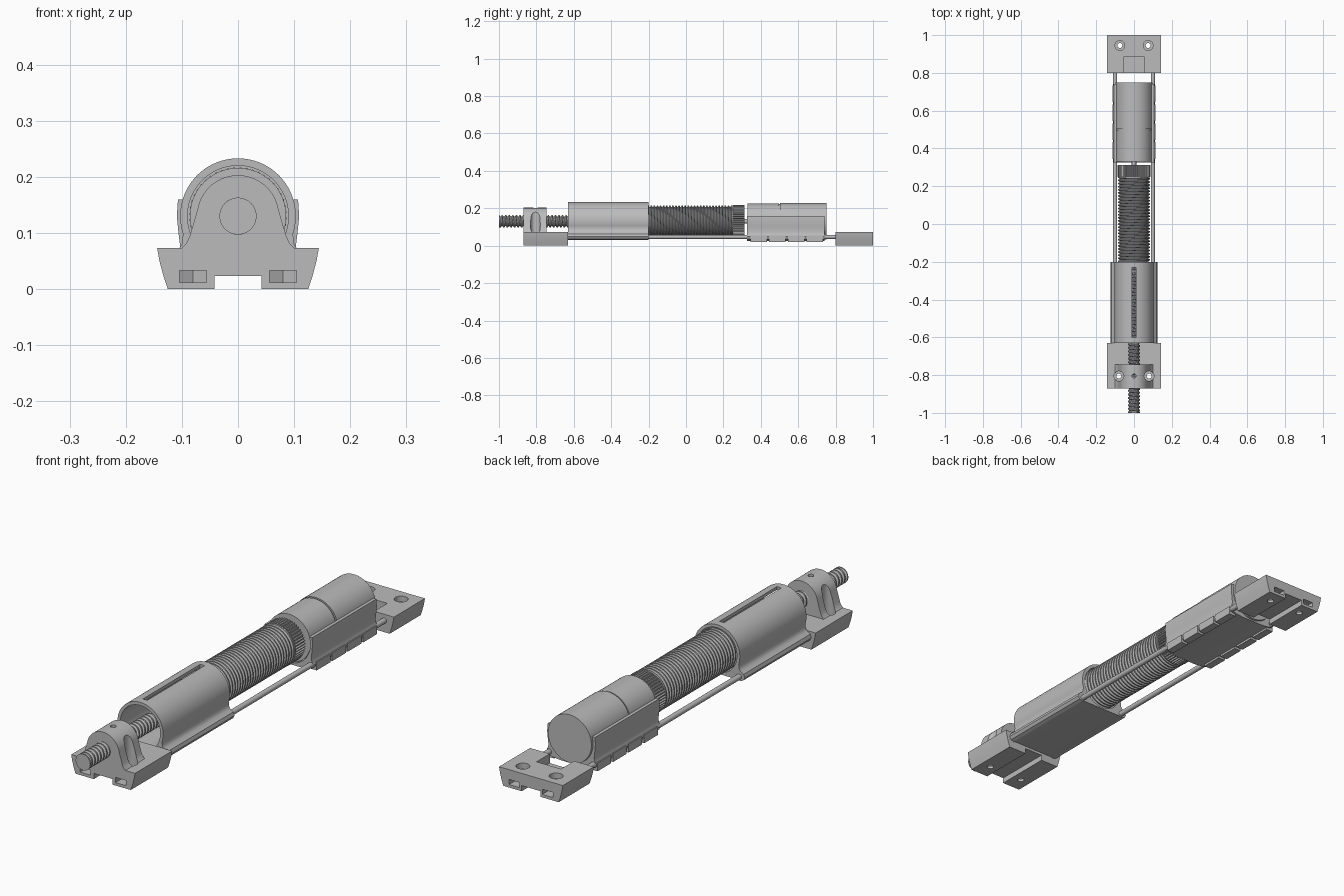
import bpy, bmesh
from math import sin, cos, pi, radians
from mathutils import Matrix

cube = bpy.data.objects.get("Cube")
if cube:
    bpy.data.objects.remove(cube)

AXIS = 0.13  # height of the main shaft axis

grey = bpy.data.materials.new("plain_grey")
grey.use_nodes = True
grey.diffuse_color = (0.5, 0.5, 0.5, 1)
grey.node_tree.nodes["Principled BSDF"].inputs["Base Color"].default_value = (0.5, 0.5, 0.5, 1)


def finish(name, bm):
    bmesh.ops.recalc_face_normals(bm, faces=bm.faces)
    mesh = bpy.data.meshes.new(name)
    bm.to_mesh(mesh)
    bm.free()
    ob = bpy.data.objects.new(name, mesh)
    bpy.context.collection.objects.link(ob)
    mesh.materials.append(grey)
    return ob


def prism(name, pts, a, b, axis="y"):
    """Extrude an xz profile along y, or an xy profile along z."""
    bm = bmesh.new()
    place = (lambda p, t: (p[0], t, p[1])) if axis == "y" else (lambda p, t: (p[0], p[1], t))
    face = bm.faces.new([bm.verts.new(place(p, a)) for p in pts])
    ext = bmesh.ops.extrude_face_region(bm, geom=[face])["geom"]
    move = (0, b - a, 0) if axis == "y" else (0, 0, b - a)
    bmesh.ops.translate(bm, vec=move, verts=[g for g in ext if isinstance(g, bmesh.types.BMVert)])
    return finish(name, bm)


def sym(half):
    """Complete a right-hand profile with its mirror image."""
    return half + [(-x, z) for x, z in reversed(half) if abs(x) > 1e-5]


def arc(r, start, end, n=24, cx=0, cz=AXIS):
    angles = [radians(start + (end - start) * i / n) for i in range(n + 1)]
    return [(cx + r * cos(t), cz + r * sin(t)) for t in angles]


def box(name, x0, x1, y0, y1, z0, z1):
    return prism(name, [(x0, z0), (x1, z0), (x1, z1), (x0, z1)], y0, y1)


def rod(name, r, y0, y1, x=0, z=AXIS, n=48):
    return prism(name, arc(r, 0, 360 - 360 / n, n - 1, x, z), y0, y1)


def post(name, r, x, y, z0, z1, n=24):
    return prism(name, arc(r, 0, 360 - 360 / n, n - 1, x, y), z0, z1, "z")


def combine(ob, others, operation="DIFFERENCE"):
    for other in others:
        mod = ob.modifiers.new("cut", "BOOLEAN")
        mod.operation = operation
        mod.solver = "EXACT"
        mod.object = other
        bpy.context.view_layer.objects.active = ob
        bpy.ops.object.modifier_apply(modifier=mod.name)
        bpy.data.objects.remove(other)


def thread(name, r_in, r_out, y0, y1, pitch, n=40):
    """Helical thread with flat crests and roots, closed by end discs."""
    radii = [r_in, r_in, r_out, r_out]
    steps = [0, 0.3, 0.5, 0.8]
    turns = int((y1 - y0) / pitch) + 2
    bm = bmesh.new()
    grid = {}

    def vert(t, p, j):
        t, p, j = t + p // 4 + j // n, p % 4, j % n
        if (t, p, j) not in grid:
            y = y0 + pitch * (t - 1 + steps[p] + j / n)
            a = 2 * pi * j / n
            grid[t, p, j] = bm.verts.new((radii[p] * cos(a), min(max(y, y0), y1), AXIS + radii[p] * sin(a)))
        return grid[t, p, j]

    for t in range(turns):
        for p in range(4):
            for j in range(n):
                # a step past the root wraps to the next turn
                q = [vert(t, p, j), vert(t, p, j + 1), vert(t, p + 1, j + 1), vert(t, p + 1, j)]
                ys = [v.co.y for v in q]
                if max(ys) - min(ys) > 1e-6:
                    bm.faces.new(q)
    bmesh.ops.delete(bm, geom=[v for v in bm.verts if not v.link_faces], context="VERTS")
    finish(name, bm)
    for label, a in (("front", y0), ("back", y1 - 0.004)):
        rod(name + "_" + label + "_end", r_out, a, a + 0.004)


# Mounting blocks
block_profile = sym([(0.042, 0.023), (0.042, 0), (0.125, 0), (0.133, 0.024), (0.14, 0.05), (0.144, 0.073)])
front_block = prism("front_block", block_profile, -0.87, -0.63)
back_block = prism("back_block", block_profile, 0.8, 1)

# Bearing upright on the front block
upright = prism("bearing_upright", sym(
    [(0.1, 0.06), (0.1, 0.073), (0.091, 0.083), (0.086, 0.095), (0.08, 0.115)] + arc(0.073, 12, 90, 16)),
    -0.87, -0.745)
combine(front_block, [upright], "UNION")


def bolt_cuts(x, y, mouth):
    """Through hole, counterbore and hexagonal nut slot."""
    s = 1 if mouth > y else -1
    slot = [(x - 0.024, mouth + s * 0.01), (x + 0.024, mouth + s * 0.01),
            (x + 0.024, y - s * 0.013), (x, y - s * 0.027), (x - 0.024, y - s * 0.013)]
    return [post("hole", 0.013, x, y, -0.01, 0.1), post("bore", 0.026, x, y, 0.05, 0.25),
            prism("slot", slot, 0.012, 0.033, "z")]


for side in (-1, 1):
    combine(front_block, bolt_cuts(side * 0.08, -0.805, -0.87))
    combine(back_block, bolt_cuts(side * 0.075, 0.945, 1))
combine(front_block, [rod("shaft_hole", 0.0325, -0.9, -0.7), post("set_hole", 0.011, 0, -0.805, 0.14, 0.25)])
combine(back_block, [box("notch", -0.055, 0.055, 0.78, 0.885, 0.035, 0.1)])

# Lead screw
thread("lead_screw", 0.026, 0.033, -1, -0.25, 0.019, 32)

# Slotted guide sleeve with rod channels along its lower edges
sleeve = prism("guide_sleeve", sym(
    [(0.05, 0.034), (0.09, 0.034), (0.105, 0.031), (0.118, 0.036), (0.125, 0.048), (0.12, 0.062),
     (0.106, 0.071), (0.1, 0.08)] + arc(0.103, -18, 90)), -0.63, -0.2)
combine(sleeve, [rod("bore", 0.09, -0.7, -0.1, n=64), box("slot", -0.01, 0.01, -0.6, -0.23, 0.18, 0.3)])

# Large threaded body
thread("threaded_body", 0.077, 0.086, -0.25, 0.25, 0.0165, 48)

# Knurled coupling
teeth = 48
knurl = []
for i in range(teeth):
    for k, r in enumerate((0.081, 0.081, 0.087, 0.087)):
        a = 2 * pi * (i + k / 4) / teeth
        knurl.append((r * cos(a), AXIS + r * sin(a)))
prism("knurled_coupling", knurl, 0.25, 0.312)
rod("motor_shaft", 0.012, 0.3, 0.34, n=24)

# Motor in two sections with a thin seam
rod("motor_front", 0.096, 0.33, 0.497, n=64)
rod("motor_seam", 0.092, 0.495, 0.505, n=64)
rod("motor_rear", 0.098, 0.503, 0.75, n=64)

# Motor cradle
cradle = prism("motor_cradle", sym(
    [(0.05, 0.026), (0.085, 0.03), (0.107, 0.035), (0.112, 0.048), (0.107, 0.06), (0.103, 0.075),
     (0.106, 0.1), (0.109, 0.13), (0.107, 0.16)] + [(0.08, 0.16)]), 0.325, 0.74)
combine(cradle, [rod("bore", 0.0985, 0.3, 0.8, n=64)])

# Guide rods and the clips that hold the cradle on them
for side, label in ((1, "left"), (-1, "right")):
    rod("guide_rod_" + label, 0.011, -0.64, 0.81, side * 0.1, 0.047, 20)
    for i in range(4):
        y = 0.345 + i * 0.1
        x0, x1 = sorted((side * 0.082, side * 0.114))
        box(f"clip_{label}_{i + 1}", x0, x1, y, y + 0.088, 0.021, 0.055)

# Smooth round surfaces while keeping edges crisp
for ob in bpy.context.scene.objects:
    ob.select_set(ob.type == "MESH")
bpy.context.view_layer.objects.active = sleeve
bpy.ops.object.shade_smooth_by_angle(angle=radians(30))
